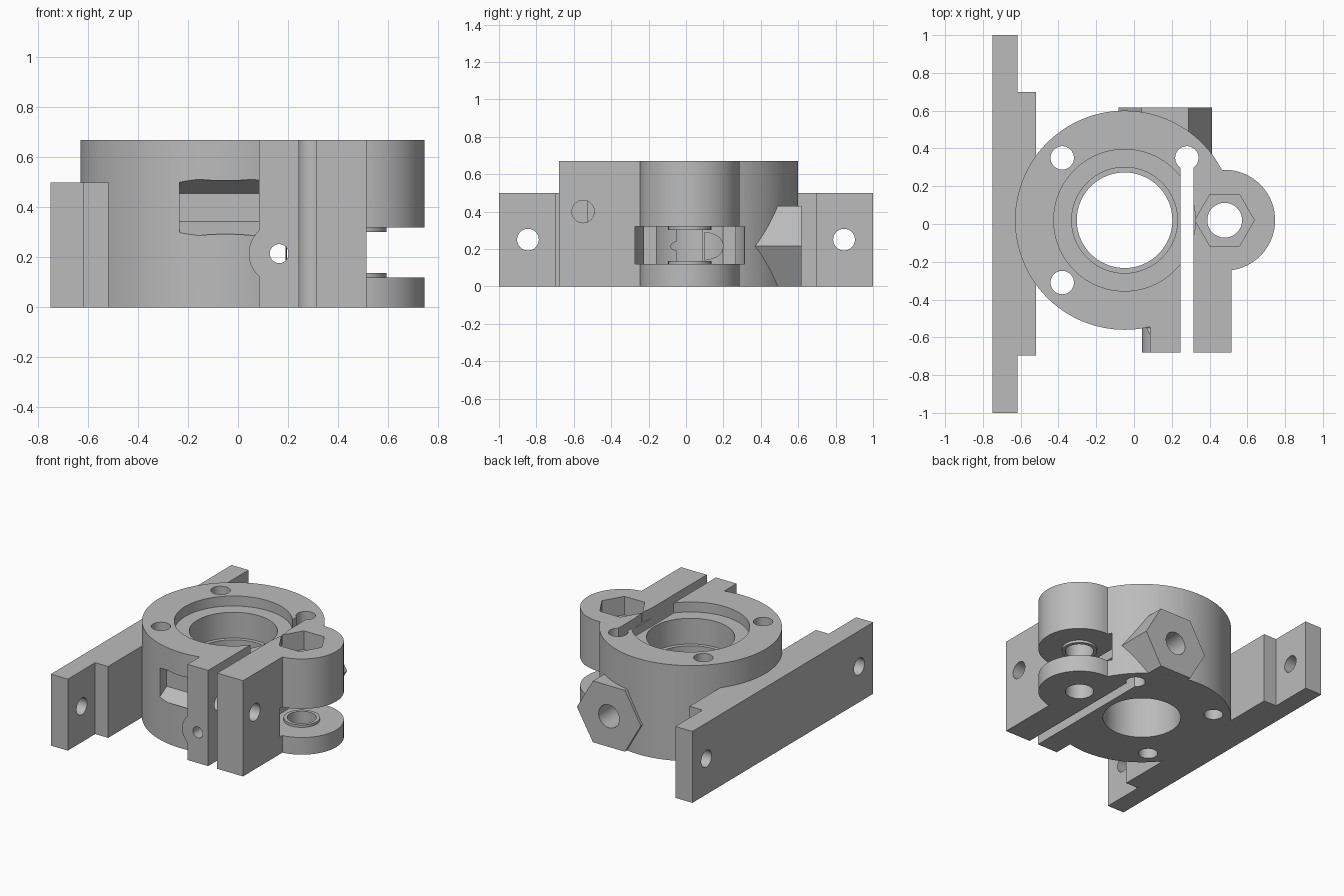
import bpy, math
from mathutils import Vector

cube = bpy.data.objects.get("Cube")
if cube:
    bpy.data.objects.remove(cube, do_unlink=True)

grey = bpy.data.materials.new("plain grey")
grey.use_nodes = True
grey.diffuse_color = (0.5, 0.5, 0.5, 1)
grey.node_tree.nodes["Principled BSDF"].inputs["Base Color"].default_value = (0.5, 0.5, 0.5, 1)


def box(name, x, y, z):
    """Box from (min, max) pairs."""
    bpy.ops.mesh.primitive_cube_add(size=1)
    ob = bpy.context.object
    ob.name = name
    ob.location = [(a + b) / 2 for a, b in (x, y, z)]
    ob.scale = [b - a for a, b in (x, y, z)]
    bpy.ops.object.transform_apply(location=True, rotation=True, scale=True)
    return ob


def rod(name, axis, centre, r, span, sides=64, turn=0.0):
    """Prism along an axis; centre holds the other two coordinates in xyz order."""
    bpy.ops.mesh.primitive_cylinder_add(vertices=sides, radius=r, depth=span[1] - span[0])
    ob = bpy.context.object
    ob.name = name
    mid = list(centre)
    mid.insert("xyz".index(axis), sum(span) / 2)
    ob.rotation_euler = (0, 0, turn)
    bpy.ops.object.transform_apply(location=False, rotation=True, scale=False)
    ob.rotation_euler = {"x": (0, math.pi / 2, 0), "y": (math.pi / 2, 0, 0), "z": (0, 0, 0)}[axis]
    ob.location = Vector(mid)
    bpy.ops.object.transform_apply(location=True, rotation=True, scale=True)
    return ob


def combine(target, others, operation):
    for other in others:
        mod = target.modifiers.new(operation, "BOOLEAN")
        mod.operation = operation
        mod.solver = "EXACT"
        mod.object = other
        bpy.context.view_layer.objects.active = target
        bpy.ops.object.modifier_apply(modifier=mod.name)
        bpy.data.objects.remove(other, do_unlink=True)


H = 0.67               # body height
C = (-0.05, 0.02)      # bore centre
E = (0.48, 0.02)       # idler pivot centre
T = (0.165, 0.215)     # feed path (x, z)
S = (-0.55, 0.4)       # clamp screw (y, z)
OVER = (-0.1, 0.8)     # through-cut height
quarter = math.pi / 6

# Round housing, clamp arms, idler ear, feed boss and hexagonal outlet
body = rod("clamp_housing", "z", C, 0.58, (0, H), 128)
combine(body, [
    box("left_arm", (0.085, 0.245), (-0.68, 0.02), (0, H)),
    box("right_arm", (0.23, 0.515), (-0.68, 0.02), (0, H)),
    rod("idler_ear", "z", E, 0.267, (0, H), 96),
    box("ear_web", (0.2, 0.48), (0, 0.287), (0, H)),
    rod("feed_boss", "y", T, 0.122, (-0.68, -0.4)),
    rod("outlet_hexagon", "y", T, 0.248, (0.3, 0.617), 6, math.pi / 2),
], "UNION")

# Mounting rail, thicker in the middle
combine(body, [
    box("rail", (-0.75, -0.618), (-1, 1), (0, 0.5)),
    box("rail_pad", (-0.64, -0.518), (-0.697, 0.7), (0, 0.5)),
], "UNION")

# Stepped bore, clamp slit and idler slot
combine(body, [
    rod("bore", "z", C, 0.253, OVER, 96),
    rod("bearing_seat", "z", C, 0.28, (0.42, 0.8), 96),
    rod("flange_recess", "z", C, 0.375, (0.6, 0.8), 96),
    box("slit", (0.245, 0.315), (-0.8, 0.35), OVER),
    rod("idler_slot", "z", E, 0.295, (0.12, 0.32), 96),
], "DIFFERENCE")

# Spacer rings above and below the idler
combine(body, [rod("spacer_ring", "z", E, 0.115, span)
               for span in ((0.1, 0.137), (0.302, 0.34))], "UNION")

# Screw holes, nut traps and feed path
cuts = [rod("motor_hole", "z", p, 0.062, OVER, 48)
        for p in ((-0.38, 0.35), (-0.38, -0.31), (0.28, 0.35))]
cuts += [rod("rail_hole", "x", (y, 0.25), 0.058, (-0.9, -0.45), 48) for y in (-0.845, 0.845)]
cuts += [
    rod("pivot_hole", "z", E, 0.092, OVER),
    rod("pivot_nut_trap", "z", E, 0.157, (0.54, 0.8), 6, math.pi / 2),
    rod("clamp_screw_hole", "x", S, 0.06, (0, 0.7), 48),
    rod("clamp_nut_trap", "x", S, 0.1125, (-0.235, 0.085), 6, math.pi / 2),
    rod("feed_hole", "y", T, 0.038, (-0.8, 0), 48),
    rod("outlet_hole", "y", T, 0.08, (0.1, 0.8), 48),
]
combine(body, cuts, "DIFFERENCE")

# Finish
body.data.materials.clear()
body.data.materials.append(grey)
for poly in body.data.polygons:
    poly.material_index = 0
bpy.ops.object.select_all(action="DESELECT")
body.select_set(True)
bpy.context.view_layer.objects.active = body
bpy.ops.object.shade_smooth_by_angle(angle=quarter)
